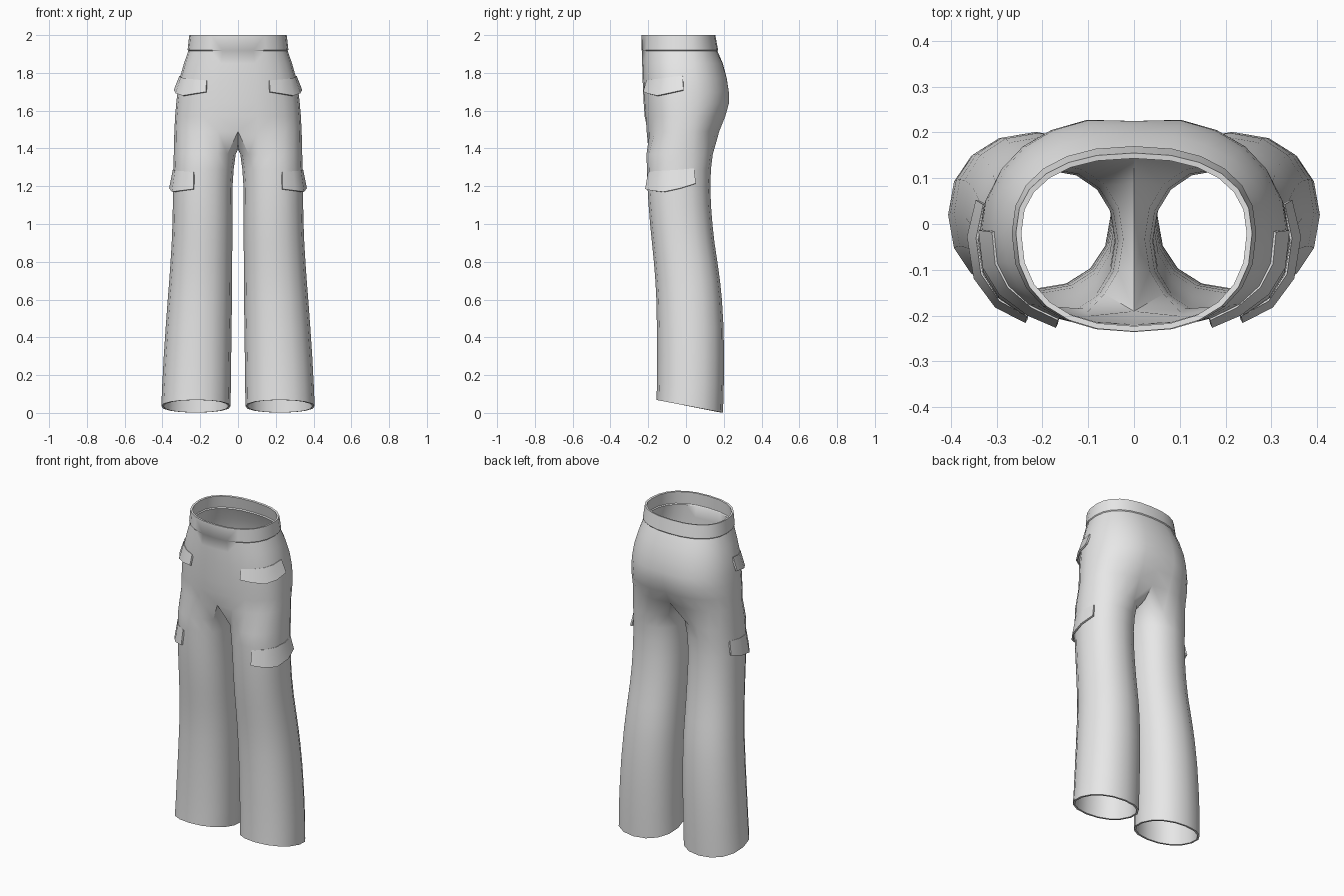
import bpy, bmesh, math
from mathutils import Vector
from mathutils.bvhtree import BVHTree

if "Cube" in bpy.data.objects:
    bpy.data.objects.remove(bpy.data.objects["Cube"])

cloth = bpy.data.materials.new("grey_cloth")
cloth.diffuse_color = (0.8, 0.8, 0.8, 1)
cloth.use_nodes = True
cloth.node_tree.nodes["Principled BSDF"].inputs["Base Color"].default_value = cloth.diffuse_color

OUT, INNER = 12, 4          # segments on the outer side and along the inseam
N = OUT + INNER


def curve(v, e):
    return math.copysign(abs(v) ** e, v)


def finish(name, bm, thickness):
    """Mirror a half, thicken it inward and smooth it."""
    me = bpy.data.meshes.new(name)
    bm.to_mesh(me)
    me.materials.append(cloth)
    ob = bpy.data.objects.new(name, me)
    bpy.context.collection.objects.link(ob)
    mirror = ob.modifiers.new("mirror", 'MIRROR')
    mirror.merge_threshold = 0.0005
    solid = ob.modifiers.new("thickness", 'SOLIDIFY')
    solid.thickness = thickness
    solid.offset = -1
    bpy.ops.object.select_all(action='DESELECT')
    ob.select_set(True)
    bpy.context.view_layer.objects.active = ob
    bpy.ops.object.convert(target='MESH')
    bpy.ops.object.shade_smooth_by_angle(angle=math.radians(40))
    return ob


# Hip sections: z, half width, front y, back y, dent at the back centre
hips = [
    (2.000, 0.258, -0.235, 0.155, 0),
    (1.922, 0.267, -0.236, 0.170, 0),
    (1.917, 0.263, -0.232, 0.166, 0),
    (1.850, 0.286, -0.232, 0.198, 0.003),
    (1.770, 0.309, -0.230, 0.222, 0.006),
    (1.700, 0.320, -0.227, 0.234, 0.009),
    (1.640, 0.327, -0.224, 0.235, 0.012),
    (1.570, 0.333, -0.219, 0.215, 0.016),
    (1.490, 0.337, -0.214, 0.182, 0.022),
]
# Leg sections: z, inner x, outer x, front y, back y
legs = [
    (1.370, 0.012, 0.340, -0.209, 0.142),
    (1.290, 0.023, 0.342, -0.207, 0.132),
    (1.200, 0.029, 0.344, -0.204, 0.129),
    (1.100, 0.030, 0.345, -0.198, 0.132),
    (1.000, 0.030, 0.347, -0.190, 0.140),
    (0.900, 0.030, 0.351, -0.180, 0.151),
    (0.800, 0.031, 0.357, -0.170, 0.166),
    (0.700, 0.031, 0.364, -0.162, 0.180),
    (0.600, 0.032, 0.372, -0.157, 0.190),
    (0.450, 0.034, 0.383, -0.154, 0.199),
    (0.300, 0.036, 0.393, -0.153, 0.201),
    (0.150, 0.038, 0.401, -0.154, 0.200),
    (0.035, 0.039, 0.406, -0.156, 0.196),
]

# Trousers body, built as one half
bm = bmesh.new()
rings = []
for z, rx, yf, yb, dent in hips:
    cy, ring = -0.02, []
    for i in range(OUT + 1):
        a = math.pi * i / OUT
        c = -curve(math.cos(a), 0.86)
        y = cy + c * ((yb - cy) if c > 0 else (cy - yf))
        if i == OUT:
            y -= dent
        x = 0 if i in (0, OUT) else rx * curve(math.sin(a), 0.86)
        ring.append(bm.verts.new((x, y, z)))
    rings.append(ring)

# Crotch saddle closes the last hip section into a leg loop
rings[-1][0].co.y += 0.012
saddle = [bm.verts.new(p) for p in ((0, 0.095, 1.425), (0, 0.0, 1.395), (0, -0.11, 1.425))]
for upper, lower in zip(rings, rings[1:]):
    for i in range(OUT):
        bm.faces.new((lower[i], lower[i + 1], upper[i + 1], upper[i]))

loops = [rings[-1] + saddle]
for k, (z, xi, xo, yf, yb) in enumerate(legs):
    cx, rx, cy, ry = (xi + xo) / 2, (xo - xi) / 2, (yf + yb) / 2, (yb - yf) / 2
    loop = []
    for i in range(N):
        a = 2 * math.pi * i / N - math.pi / 4
        x = cx + rx * curve(math.sin(a), 0.92)
        y = cy - ry * curve(math.cos(a), 0.92)
        # slanted hem, lower at the heel
        h = z - 0.19 * (y - 0.02) if k == len(legs) - 1 else z
        loop.append(bm.verts.new((x, y, max(h, 0))))
    loops.append(loop)
for upper, lower in zip(loops, loops[1:]):
    for i in range(N):
        j = (i + 1) % N
        bm.faces.new((lower[i], lower[j], upper[j], upper[i]))
bm.normal_update()
surface = BVHTree.FromBMesh(bm)
finish("trousers", bm, 0.012)
bm.free()


# Pocket flaps follow the cloth and flare out at the lower edge
def flap(name, columns):
    fb = bmesh.new()
    rows = []
    for x, y, top, bottom in columns:
        pair = []
        for z, lift in ((top, 0.004), (bottom, 0.022)):
            co, normal, _, _ = surface.find_nearest(Vector((x, y, z)))
            p = co + normal * lift
            pair.append(fb.verts.new((p.x, p.y, z)))
        rows.append(pair)
    for a, b in zip(rows, rows[1:]):
        fb.faces.new((a[1], b[1], b[0], a[0]))
    finish(name, fb, 0.010)
    fb.free()


# Columns: x, y, top z, bottom z
flap("hip_pocket_flaps", [
    (0.170, -0.225, 1.760, 1.700), (0.235, -0.205, 1.765, 1.690),
    (0.295, -0.155, 1.770, 1.680), (0.325, -0.090, 1.777, 1.692),
    (0.330, -0.015, 1.785, 1.710)])
flap("thigh_pocket_flaps", [
    (0.235, -0.205, 1.275, 1.185), (0.295, -0.170, 1.280, 1.177),
    (0.335, -0.110, 1.283, 1.170), (0.350, -0.030, 1.288, 1.190),
    (0.350, 0.055, 1.295, 1.215)])
